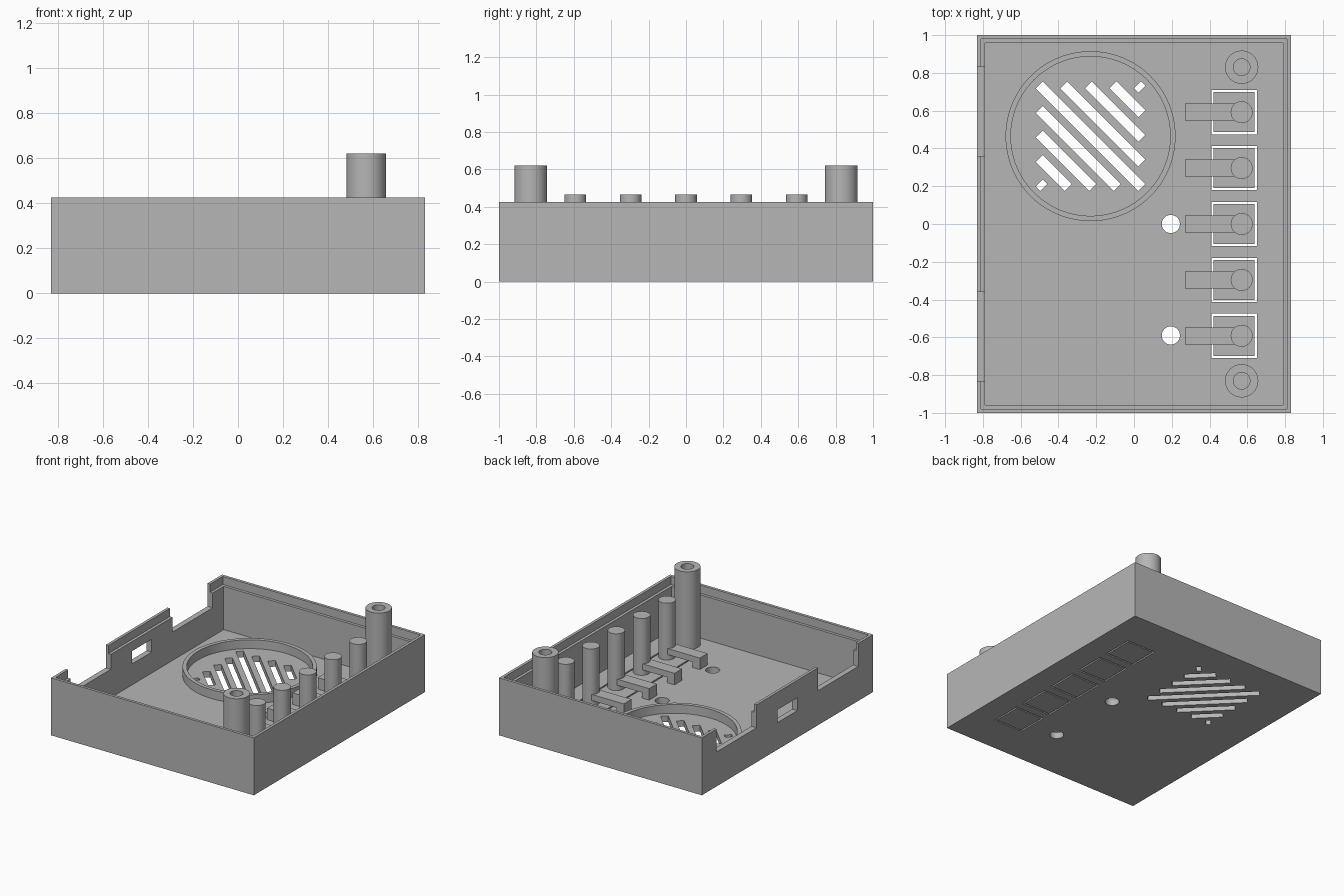
import bpy
import math

if "Cube" in bpy.data.objects:
    bpy.data.objects.remove(bpy.data.objects["Cube"], do_unlink=True)

grey = bpy.data.materials.new("grey plastic")
grey.use_nodes = True
COLOUR = (0.47, 0.47, 0.47, 1)
grey.diffuse_color = COLOUR
grey.node_tree.nodes["Principled BSDF"].inputs["Base Color"].default_value = COLOUR

HX, HY, TOP, FLOOR = 0.83, 1.0, 0.425, 0.045
WALL, LIP, STEP = 0.042, 0.021, 0.06


def finish(name):
    obj = bpy.context.object
    obj.name = name
    obj.data.materials.append(grey)
    return obj


def box(name, x0, x1, y0, y1, z0, z1, angle=0):
    bpy.ops.mesh.primitive_cube_add(
        size=1, location=((x0 + x1) / 2, (y0 + y1) / 2, (z0 + z1) / 2),
        rotation=(0, 0, angle))
    bpy.context.object.scale = (x1 - x0, y1 - y0, z1 - z0)
    bpy.ops.object.transform_apply(location=False, rotation=False, scale=True)
    return finish(name)


def cylinder(name, x, y, radius, z0, z1, sides=48):
    bpy.ops.mesh.primitive_cylinder_add(
        vertices=sides, radius=radius, depth=z1 - z0, location=(x, y, (z0 + z1) / 2))
    obj = finish(name)
    bpy.ops.object.shade_smooth_by_angle(angle=math.radians(30))
    return obj


def cut(obj, cutters):
    """Subtract every cutter, then discard them."""
    bpy.ops.object.select_all(action="DESELECT")
    bpy.context.view_layer.objects.active = obj
    obj.select_set(True)
    for cutter in cutters:
        mod = obj.modifiers.new("cut", "BOOLEAN")
        mod.operation, mod.solver, mod.object = "DIFFERENCE", "EXACT", cutter
        bpy.ops.object.modifier_apply(modifier=mod.name)
        bpy.data.objects.remove(cutter, do_unlink=True)
    bpy.ops.object.shade_smooth_by_angle(angle=math.radians(30))
    return obj


# Open case with a stepped rim
case = box("case", -HX, HX, -HY, HY, 0, TOP)
ix, iy = HX - WALL, HY - WALL
rx, ry = HX - LIP, HY - LIP
cutters = [box("cavity", -ix, ix, -iy, iy, FLOOR, 1),
           box("rebate", -rx, rx, -ry, ry, TOP - STEP, 1)]

# Two notches and a port in the side wall
for y0, y1 in ((0.36, 0.83), (-0.83, -0.36)):
    cutters.append(box("notch", -0.9, -0.75, y0, y1, 0.255, 1))
cutters.append(box("port", -0.9, -0.75, -0.115, 0.115, 0.2, 0.295))

# Diagonal speaker grille
SX, SY, HALF = -0.23, 0.465, 0.29
half_width = 0.026
for k in range(-4, 5):
    offset = k * 0.13 / math.sqrt(2)
    length = HALF * math.sqrt(2) - half_width - abs(offset)
    cx, cy = SX + k * 0.065, SY + k * 0.065
    cutters.append(box("grille_slot", cx - length, cx + length, cy - half_width,
                       cy + half_width, -0.1, 0.1, -math.pi / 4))

# Indicator light holes
for y in (0, -0.59):
    cutters.append(cylinder("light_hole", 0.195, y, 0.048, -0.1, 0.1))

# Button openings
BX = 0.57
button_rows = [i * 0.296 for i in range(-2, 3)]
for y in button_rows:
    cutters.append(box("button_opening", 0.41, 0.65, y - 0.117, y + 0.117, -0.1, 0.1))
cut(case, cutters)

# Speaker ring
ring = cylinder("speaker_ring", SX, SY, 0.45, FLOOR - 0.01, 0.11, 96)
cut(ring, [cylinder("ring_bore", SX, SY, 0.422, 0, 0.2, 96)])

# Buttons: pad, plunger and bridging arm
for y in button_rows:
    box("button_pad", 0.421, 0.639, y - 0.106, y + 0.106, 0, FLOOR)
    cylinder("button_plunger", BX, y, 0.058, FLOOR - 0.01, 0.465)
    box("button_arm", 0.27, BX, y - 0.045, y + 0.045, 0.085, 0.13)
    box("arm_foot", 0.27, 0.33, y - 0.045, y + 0.045, FLOOR - 0.01, 0.087)

# Hollow screw posts
for y in (-0.83, 0.83):
    post = cylinder("screw_post", BX, y, 0.088, FLOOR - 0.01, 0.62)
    cut(post, [cylinder("screw_bore", BX, y, 0.044, FLOOR + 0.01, 0.8)])
